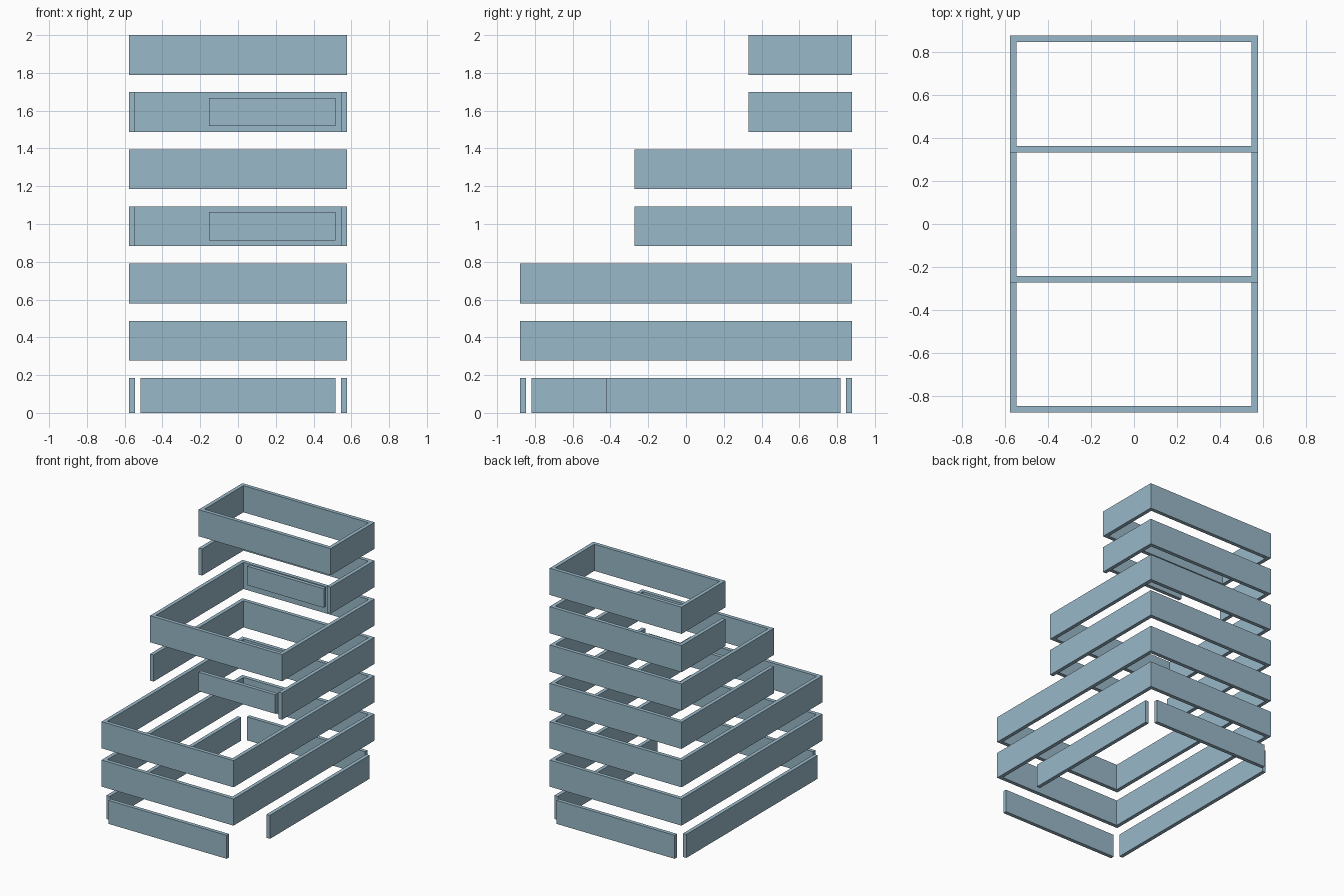
import bpy, bmesh

if "Cube" in bpy.data.objects:
    bpy.data.objects.remove(bpy.data.objects["Cube"])

X, Y = 0.576, 0.878        # outer half sizes
T = 0.03                   # board thickness
STEP, H = 0.3025, 0.21     # layer spacing and board height
TERRACE = 0.605            # how far each tier steps back

paint = bpy.data.materials.new("blue grey")
paint.diffuse_color = (0.319, 0.479, 0.578, 1)
paint.use_nodes = True
paint.node_tree.nodes["Principled BSDF"].inputs["Base Color"].default_value = paint.diffuse_color


def finish(name, bm):
    bmesh.ops.recalc_face_normals(bm, faces=bm.faces)
    me = bpy.data.meshes.new(name)
    bm.to_mesh(me)
    bm.free()
    me.materials.append(paint)
    bpy.context.collection.objects.link(bpy.data.objects.new(name, me))


def board(name, x0, x1, y0, y1, z0, z1):
    bm = bmesh.new()
    bmesh.ops.create_cube(bm, size=1)
    for v in bm.verts:
        v.co = (x1 if v.co.x > 0 else x0,
                y1 if v.co.y > 0 else y0,
                z1 if v.co.z > 0 else z0)
    finish(name, bm)


def frame(name, y0, z0, z1, open_front=False):
    """Rectangular frame from y0 to the back, or a U without its front board."""
    bm = bmesh.new()
    i = X - T
    yi = y0 if open_front else y0 + T
    outer = [(X, y0), (X, Y), (-X, Y), (-X, y0)]
    inner = [(i, yi), (i, Y - T), (-i, Y - T), (-i, yi)]
    # one rectangular section at each corner, bridged to the next
    rings = [[bm.verts.new(p) for p in
              ((*o, z0), (*o, z1), (*n, z1), (*n, z0))]
             for o, n in zip(outer, inner)]
    pairs = list(zip(rings, rings[1:]))
    if open_front:
        bm.faces.new(rings[0])
        bm.faces.new(rings[-1])
    else:
        pairs.append((rings[-1], rings[0]))
    for a, b in pairs:
        for k in range(4):
            m = (k + 1) % 4
            bm.faces.new((a[k], a[m], b[m], b[k]))
    finish(name, bm)


def top(layer):
    return 2.0 - STEP * (6 - layer)


# bottom layer: four loose boards with open corners, right one shortened
G = 2 * T
zt = top(0)
board("base_front_board", -X + G, X - G, -Y, -Y + T, 0, zt)
board("base_back_board", -X + G, X - G, Y - T, Y, 0, zt)
board("base_left_board", -X, -X + T, -Y + G, Y - G, 0, zt)
board("base_right_board", X - T, X, -0.423, Y - G, 0, zt)

# stepped tiers of frames; the open ones hold a small front drawer board
tiers = [(1, 0, False), (2, 0, False), (3, 1, True),
         (4, 1, False), (5, 2, True), (6, 2, False)]
for layer, tier, is_open in tiers:
    y0 = -Y + tier * TERRACE
    z1 = top(layer)
    z0 = z1 - H
    frame(f"{'open' if is_open else 'closed'}_frame_{layer}", y0, z0, z1, is_open)
    if is_open:
        board(f"front_panel_{layer}", -0.153, X - G, y0, y0 + T, z0 + T, z1 - T)
